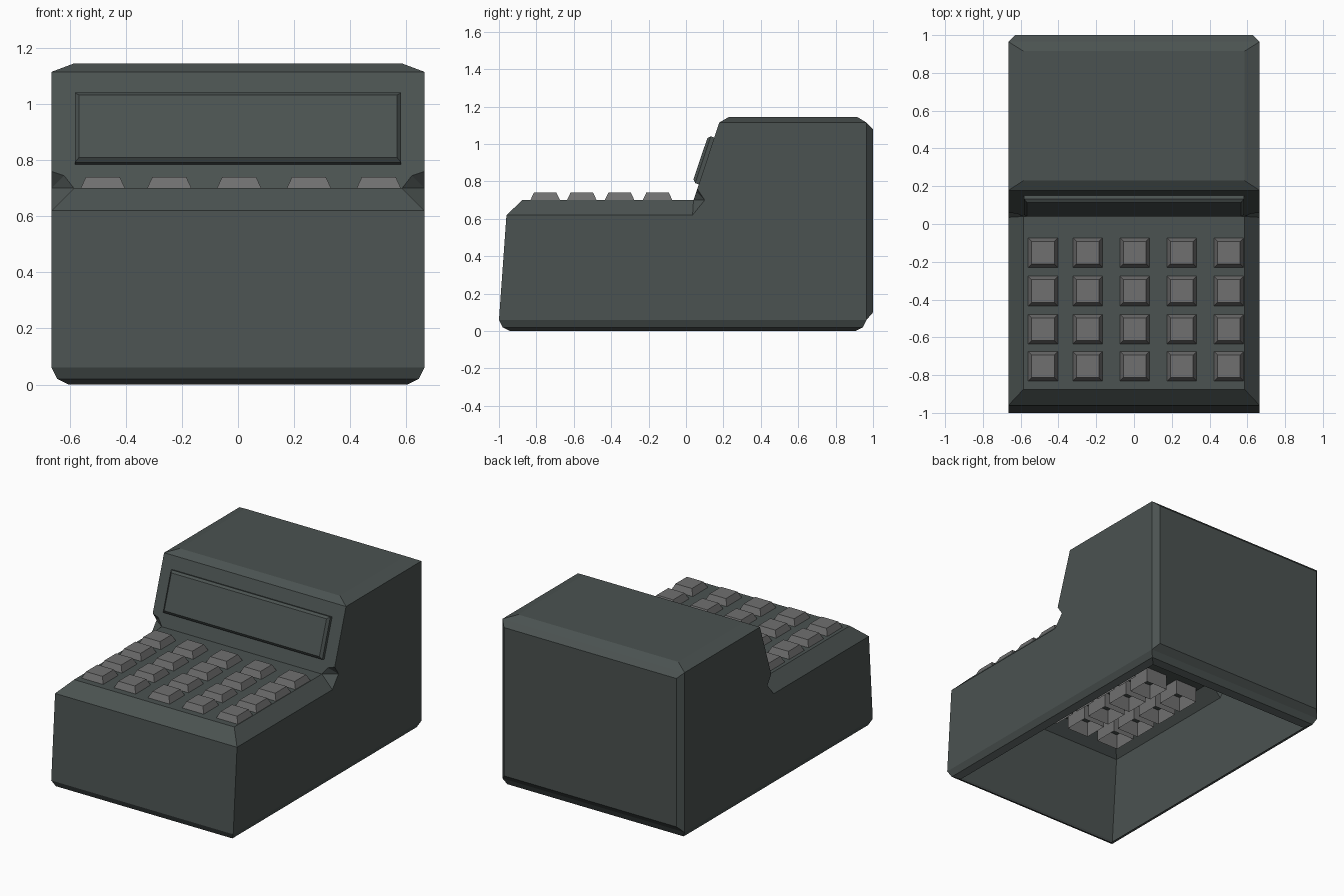
import bpy, bmesh
from mathutils import Vector

if "Cube" in bpy.data.objects:
    bpy.data.objects.remove(bpy.data.objects["Cube"])


def material(name, color):
    m = bpy.data.materials.new(name)
    m.diffuse_color = color
    m.use_nodes = True
    m.node_tree.nodes["Principled BSDF"].inputs["Base Color"].default_value = m.diffuse_color
    return m


def make_object(name, bm, mat):
    bmesh.ops.recalc_face_normals(bm, faces=bm.faces)
    mesh = bpy.data.meshes.new(name)
    bm.to_mesh(mesh)
    bm.free()
    mesh.materials.append(mat)
    ob = bpy.data.objects.new(name, mesh)
    bpy.context.collection.objects.link(ob)
    return ob


def loft(name, rings, mat):
    """Join four-sided rings into a shell, open at the first, capped at the last."""
    bm = bmesh.new()
    loops = [[bm.verts.new(p) for p in ring] for ring in rings]
    for a, b in zip(loops, loops[1:]):
        for i in range(4):
            j = (i + 1) % 4
            bm.faces.new((a[i], a[j], b[j], b[i]))
    bm.faces.new(loops[-1])
    return make_object(name, bm, mat)


case_mat = material("case_dark", (0.07, 0.085, 0.082, 1))
key_mat = material("key_grey", (0.16, 0.16, 0.16, 1))

# Case: right-hand outline points, front bottom round to back bottom
outline = [
    (.605, -.94, 0), (.645, -.98, .02), (.665, -1, .06), (.665, -.96, .62),
    (.585, -.875, .70), (.585, .04, .70), (.62, .055, .745), (.665, .06, .76),
    (.665, .178, 1.115), (.585, .23, 1.145), (.585, .915, 1.145),
    (.665, .965, 1.115), (.63, 1, 1.08), (.63, 1, .10), (.665, .965, .06),
    (.645, .945, .02), (.605, .905, 0)]
notch = [(.665, .035, .62), (.665, .10, .70)]
side_faces = [
    (2, 14, 11, 8, 7, 18, 17, 3), (3, 17, 5, 4), (17, 18, 5), (18, 6, 5),
    (18, 7, 6), (8, 11, 10, 9), (11, 14, 13, 12), (1, 15, 14, 2), (0, 16, 15, 1)]
bm = bmesh.new()
right = [bm.verts.new(p) for p in outline + notch]
left = [bm.verts.new((-x, y, z)) for x, y, z in outline + notch]
for i in range(len(outline) - 1):
    bm.faces.new((left[i], right[i], right[i + 1], left[i + 1]))
for f in side_faces:
    bm.faces.new([right[i] for i in f])
    bm.faces.new([left[i] for i in reversed(f)])
make_object("case", bm, case_mat)

# Display: raised slab with chamfered rim on the sloping panel
low, high = Vector((0, .068, .785)), Vector((0, .152, 1.035))
up = (high - low).normalized()
out = Vector((0, -up.z, up.y))


def display_ring(inset, height):
    a, b = low + up * inset + out * height, high - up * inset + out * height
    x = .582 - inset
    return [(-x, a.y, a.z), (x, a.y, a.z), (x, b.y, b.z), (-x, b.y, b.z)]


loft("display", [display_ring(0, -.005), display_ring(0, .02), display_ring(.015, .035)], case_mat)


# Keys: hollow tapered caps whose skirts reach below the deck
def key_ring(cx, cy, half, z):
    return [(cx + sx * half, cy + sy * half, z)
            for sx, sy in ((-1, -1), (1, -1), (1, 1), (-1, 1))]


for r, cy in enumerate((-.753, -.557, -.355, -.152)):
    for c, cx in enumerate((-.482, -.245, .004, .253, .502)):
        loft(f"key_{r + 1}_{c + 1}",
             [key_ring(cx, cy, .079, .60), key_ring(cx, cy, .079, .70),
              key_ring(cx, cy, .060, .741)], key_mat)
